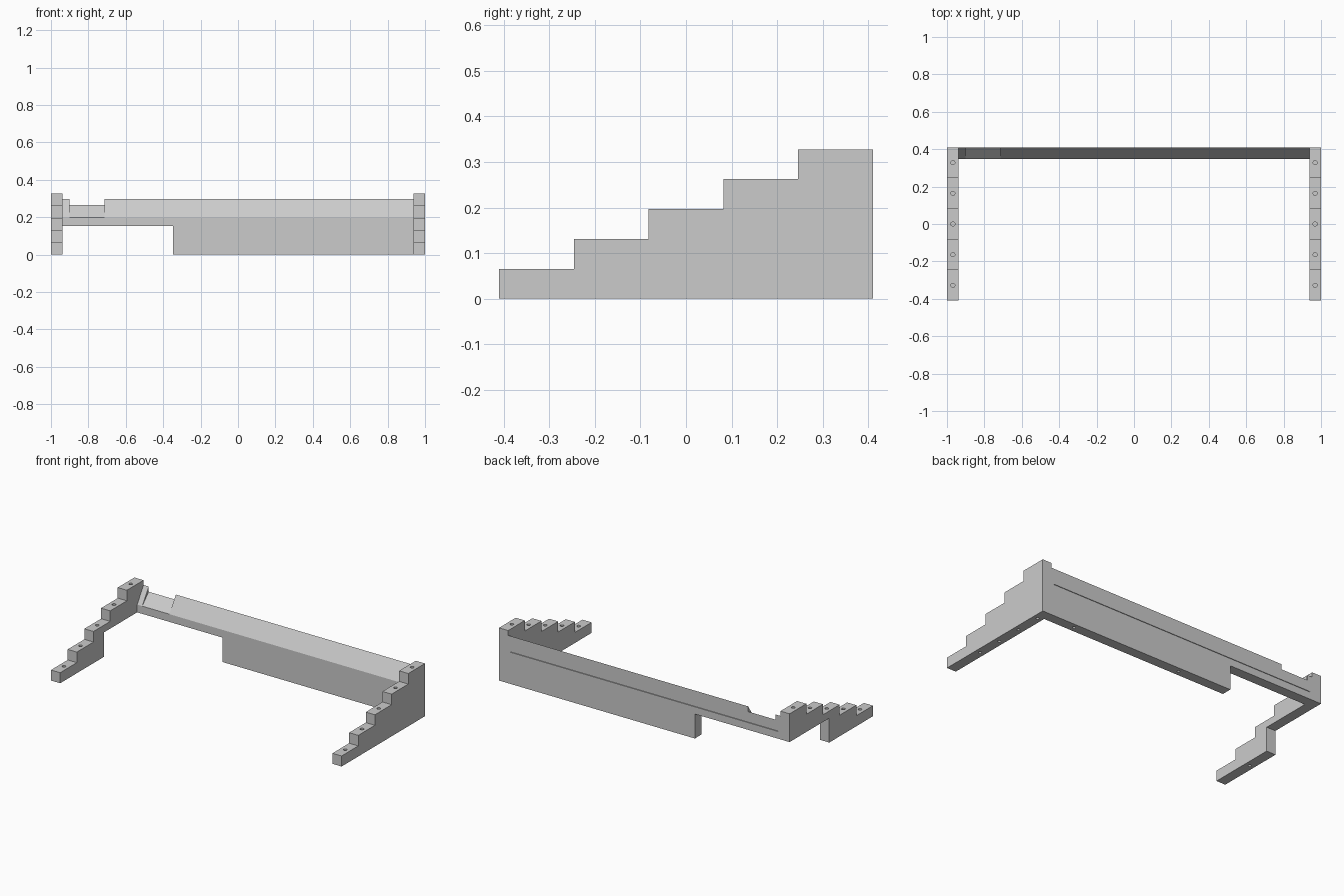
import bpy
import bmesh
from mathutils import Matrix, Vector

cube = bpy.data.objects.get("Cube")
if cube:
    bpy.data.objects.remove(cube, do_unlink=True)

grey = bpy.data.materials.new("light grey")
grey.use_nodes = True
colour = (0.6, 0.6, 0.6, 1)
grey.diffuse_color = colour
grey.node_tree.nodes["Principled BSDF"].inputs["Base Color"].default_value = colour

DEPTH, HEIGHT, STEPS = 0.82, 0.328, 5
BACK, FRONT = DEPTH / 2, -DEPTH / 2
INNER = 0.937
BEAM_FRONT = 0.347
RAISED = 0.152            # underside of the shallow right half
RUN, RISE = DEPTH / STEPS, HEIGHT / STEPS


def add_prism(bm, profile, x0, x1):
    """Extrude a (y, z) outline along x."""
    face = bm.faces.new([bm.verts.new((x0, y, z)) for y, z in profile])
    out = bmesh.ops.extrude_face_region(bm, geom=[face])
    moved = [v for v in out["geom"] if isinstance(v, bmesh.types.BMVert)]
    bmesh.ops.translate(bm, verts=moved, vec=(x1 - x0, 0, 0))


def add_box(bm, x0, x1, y0, y1, z0, z1):
    add_prism(bm, [(y0, z0), (y1, z0), (y1, z1), (y0, z1)], x0, x1)


def add_hole(bm, x, y, z, radius=0.011, depth=0.05):
    bmesh.ops.create_cone(bm, cap_ends=True, segments=20, radius1=radius,
                          radius2=radius, depth=depth,
                          matrix=Matrix.Translation(Vector((x, y, z))))


def make(name, bm):
    bmesh.ops.recalc_face_normals(bm, faces=bm.faces)
    mesh = bpy.data.meshes.new(name)
    bm.to_mesh(mesh)
    bm.free()
    obj = bpy.data.objects.new(name, mesh)
    bpy.context.collection.objects.link(obj)
    mesh.materials.append(grey)
    return obj


def carve(obj, cutter):
    """Subtract the cutter and bake the result."""
    mod = obj.modifiers.new("carve", "BOOLEAN")
    mod.operation, mod.solver, mod.object = "DIFFERENCE", "EXACT", cutter
    cutter.hide_render = True
    graph = bpy.context.evaluated_depsgraph_get()
    mesh = bpy.data.meshes.new_from_object(obj.evaluated_get(graph))
    obj.modifiers.clear()
    obj.data = mesh
    bpy.data.objects.remove(cutter, do_unlink=True)


# Stepped side supports; the right one is raised behind its front foot
for name, side in (("left_stepped_support", 1), ("right_stepped_support", -1)):
    if side > 0:
        profile = [(FRONT, 0), (BACK, 0)]
        hole_range = range(STEPS)
    else:
        profile = [(FRONT, 0), (0.02, 0), (0.02, RAISED), (BACK, RAISED)]
        hole_range = range(2)
    for i in reversed(range(STEPS)):
        y, z = FRONT + i * RUN, (i + 1) * RISE
        profile += [(y + RUN, z), (y, z)]
    # drop the repeated front corner edge into a clean outline
    bm = bmesh.new()
    add_prism(bm, profile, side * INNER, side)
    support = make(name, bm)

    # Screw holes in every tread and under the foot
    bm = bmesh.new()
    centre = side * (1 + INNER) / 2
    for i in range(STEPS):
        y = FRONT + (i + 0.5) * RUN
        add_hole(bm, centre, y, (i + 1) * RISE)
        if i in hole_range and i:
            add_hole(bm, centre, y, 0, 0.009)
    carve(support, make("hole_cutter", bm))

# Rear beam with a sloping front upper face
bm = bmesh.new()
add_prism(bm, [(BEAM_FRONT, 0), (BACK, 0), (BACK, 0.298), (BEAM_FRONT, 0.2)],
          -INNER, INNER)
beam = make("rear_beam", bm)

# Raised underside, shallow notch, seam along the back, and screw holes
bm = bmesh.new()
add_box(bm, -1.1, -0.348, 0.2, 0.5, -0.1, RAISED)
add_prism(bm, [(BEAM_FRONT, 0.2), (BACK + 0.01, 0.276), (BACK + 0.01, 0.4),
               (BEAM_FRONT, 0.4)], -0.902, -0.715)
add_box(bm, -0.92, 0.92, BACK - 0.01, BACK + 0.01, 0.197, 0.2)
for x in (0, 0.75):
    add_hole(bm, x, 0.38, 0, 0.009)
carve(beam, make("beam_cutter", bm))
